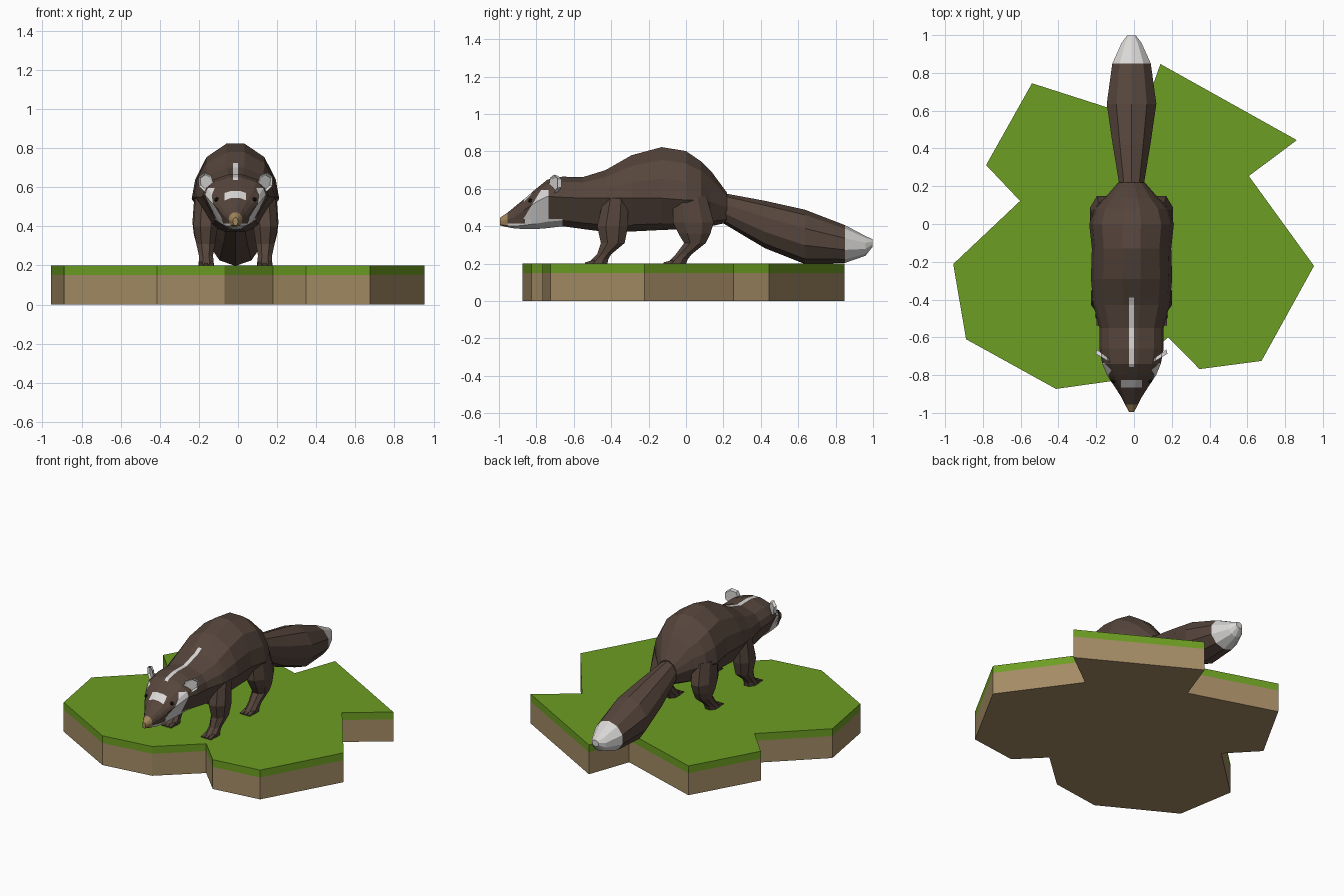
import bpy, bmesh, math
from mathutils import Vector

if "Cube" in bpy.data.objects:
    bpy.data.objects.remove(bpy.data.objects["Cube"])

CX = -0.013  # the animal stands slightly left of centre


def material(name, r, g, b):
    m = bpy.data.materials.new(name)
    m.diffuse_color = (r, g, b, 1)
    m.use_nodes = True
    m.node_tree.nodes["Principled BSDF"].inputs["Base Color"].default_value = m.diffuse_color
    return m


BROWN = material("brown fur", 0.092, 0.06, 0.045)
WHITE = material("white fur", 0.70, 0.69, 0.68)
TAN = material("tan nose", 0.36, 0.24, 0.10)
BLACK = material("black eye", 0.012, 0.01, 0.01)
GREEN = material("grass green", 0.15, 0.34, 0.016)
DIRT = material("earth", 0.37, 0.26, 0.13)


def finish(bm, name, mats):
    bmesh.ops.recalc_face_normals(bm, faces=bm.faces)
    me = bpy.data.meshes.new(name)
    bm.to_mesh(me)
    bm.free()
    for m in mats:
        me.materials.append(m)
    ob = bpy.data.objects.new(name, me)
    bpy.context.collection.objects.link(ob)
    return ob


def loft(rings):
    """Join rings of equal point count with quads and cap both ends."""
    bm = bmesh.new()
    vs = [[bm.verts.new(p) for p in r] for r in rings]
    n = len(vs[0])
    for a, b in zip(vs, vs[1:]):
        for i in range(n):
            bm.faces.new((a[i], a[(i + 1) % n], b[(i + 1) % n], b[i]))
    bm.faces.new(vs[0])
    bm.faces.new(vs[-1])
    return bm


def cut(bm, co, no, inside):
    """Cut a line of edges by a plane through the faces whose centre passes the test."""
    fs = [f for f in bm.faces if inside(f.calc_center_median())]
    geom = set(fs)
    for f in fs:
        geom.update(f.edges)
        geom.update(f.verts)
    bmesh.ops.bisect_plane(bm, geom=list(geom), dist=1e-5, plane_co=co, plane_no=no)


# ---- ground slab: earth below, grass layer on top
outline = [(-.54, .745), (.037, .56), (.14, .847), (.862, .444), (.608, .254),
           (.953, -.222), (.675, -.725), (.347, -.768), (.18, -.60), (-.07, -.825),
           (-.413, -.873), (-.889, -.61), (-.957, -.212), (-.603, .122), (-.783, .312)]
for name, z0, z1, mat in (("earth_slab", 0, .15, DIRT), ("grass_layer", .15, .2, GREEN)):
    finish(loft([[(x, y, z) for x, y in outline] for z in (z0, z1)]), name, [mat])

# ---- body and head: y, top z, widest z, bottom z, half width, belly half width
body = [(-.995, .445, .425, .405, .013, .01), (-.955, .472, .435, .395, .035, .025),
        (-.915, .505, .45, .388, .055, .045), (-.86, .55, .49, .385, .09, .06),
        (-.80, .602, .53, .385, .13, .075), (-.74, .65, .56, .39, .155, .09),
        (-.66, .665, .555, .40, .17, .10), (-.55, .663, .55, .385, .17, .11),
        (-.43, .70, .55, .37, .202, .12), (-.29, .78, .55, .372, .215, .13),
        (-.13, .823, .55, .38, .21, .13), (0, .802, .54, .385, .224, .13),
        (.08, .747, .54, .39, .20, .12), (.134, .695, .53, .40, .145, .09),
        (.22, .578, .50, .42, .07, .05)]


def body_ring(y, zt, zm, zb, w, wb):
    h, d = zt - zm, zm - zb
    half = [(.22 * w, zt), (.70 * w, zt - .25 * h), (.92 * w, zt - .62 * h),
            (w, zm), (wb, zb + .2 * d), (.4 * wb, zb)]
    pts = half + [(-x, z) for x, z in reversed(half)]
    return [(CX + x, y, z) for x, z in pts]


bm = loft([body_ring(*r) for r in body])
# cuts for the crown stripe
for x in (-.013, .013):
    cut(bm, (CX + x, 0, 0), (1, 0, 0), lambda c: -.8 < c.y < -.29 and c.z > .57)
for y in (-.757, -.39):
    cut(bm, (0, y, 0), (0, 1, 0), lambda c: -.8 < c.y < -.29)
# cuts for the cheek mask, forehead patch, chin and nose
head = lambda c: -.93 < c.y < -.66
for z in (.44, .595):
    cut(bm, (0, 0, z), (0, 0, 1), head)
cut(bm, (0, -.735, 0), (0, 1, 0), head)
mask_point, mask_normal = Vector((0, -.775, .594)), Vector((0, .139, -.085))
cut(bm, mask_point, mask_normal, head)
for y in (-.865, -.825):
    cut(bm, (0, y, 0), (0, 1, 0), lambda c: c.y < -.74)
for x in (-.055, .055):
    cut(bm, (CX + x, 0, 0), (1, 0, 0), lambda c: -.87 < c.y < -.82 and c.z > .5)
cut(bm, (0, 0, .415), (0, 0, 1), lambda c: -.96 < c.y < -.66)

for f in bm.faces:
    c = f.calc_center_median()
    x = abs(c.x - CX)
    stripe = x < .013 and -.757 < c.y < -.39 and c.z > .6
    cheek = c.y < -.735 and .44 < c.z < .595 and (c - mask_point).dot(mask_normal) > 0
    forehead = x < .055 and -.865 < c.y < -.825 and c.z > .52
    chin = -.955 < c.y < -.66 and c.z < (.44 if c.y > -.86 else .415)
    f.material_index = 2 if c.y < -.955 else int(stripe or cheek or forehead or chin)
finish(bm, "body_and_head", [BROWN, WHITE, TAN])

# ---- tail with a white tip: y, centre z, half width, half height
tail = [(.19, .50, .065, .075), (.42, .41, .105, .12), (.636, .343, .138, .138),
        (.85, .305, .107, .096), (.96, .295, .055, .05), (.997, .31, .025, .02)]
bm = loft([[(CX + w * math.cos(math.tau * (i + .5) / 10), y,
             z + h * math.sin(math.tau * (i + .5) / 10) / .95) for i in range(10)]
           for y, z, w, h in tail])
for f in bm.faces:
    f.material_index = int(f.calc_center_median().y > .85)
finish(bm, "tail", [BROWN, WHITE])

# ---- legs: z, front y, back y, inner x, outer x
front_leg = [(.55, -.44, -.31, .08, .205), (.40, -.475, -.31, .09, .215),
             (.31, -.455, -.328, .105, .20), (.25, -.475, -.40, .115, .187),
             (.225, -.50, -.415, .112, .187), (.2, -.525, -.42, .11, .19)]
hind_leg = [(.56, -.07, .11, .08, .21), (.42, -.07, .148, .09, .22),
            (.36, -.04, .13, .10, .213), (.31, -.01, .105, .105, .20),
            (.25, -.055, .03, .115, .187), (.225, -.08, .01, .112, .187),
            (.2, -.105, 0, .11, .19)]


def leg_ring(side, z, y0, y1, x0, x1):
    c, s = (x1 - x0) * .28, (y1 - y0) * .28   # bevelled corners
    pts = [(x0 + c, y0), (x1 - c, y0), (x1, y0 + s), (x1, y1 - s),
           (x1 - c, y1), (x0 + c, y1), (x0, y1 - s), (x0, y0 + s)]
    return [(CX + side * x, y, z) for x, y in pts]


# ear outline seen from the front
ear = [(.11, .61), (.125, .66), (.16, .676), (.19, .655), (.188, .605), (.155, .575)]

for side, label in ((-1, "left"), (1, "right")):
    for kind, rows in (("front", front_leg), ("hind", hind_leg)):
        finish(loft([leg_ring(side, *r) for r in rows]), f"{kind}_leg_{label}", [BROWN])
        # three toes on each foot
        bm = bmesh.new()
        for x in (.124, .15, .176):
            geo = bmesh.ops.create_cube(bm, size=1)["verts"]
            for v in geo:
                top = v.co.z > 0 and v.co.y < 0
                v.co = (CX + side * (x + v.co.x * .021), rows[-1][1] + v.co.y * .05 + .01,
                        .2 + (.007 if top else .02 if v.co.z > 0 else 0))
        finish(bm, f"{kind}_toes_{label}", [BROWN])

    # ear: thin slanted cup with a sunken front
    def ear_ring(k, dy):
        return [(CX + side * (.152 + (x - .152) * k),
                 -.735 + (x - .11) * .6 + dy, .627 + (z - .627) * k) for x, z in ear]
    finish(loft([ear_ring(.7, .012), ear_ring(1, 0), ear_ring(.85, .022)]),
           f"ear_{label}", [WHITE])

    # eye
    bm = bmesh.new()
    bmesh.ops.create_icosphere(bm, subdivisions=1, radius=.013)
    bmesh.ops.translate(bm, verts=bm.verts, vec=(CX + side * .097, -.832, .537))
    finish(bm, f"eye_{label}", [BLACK])
